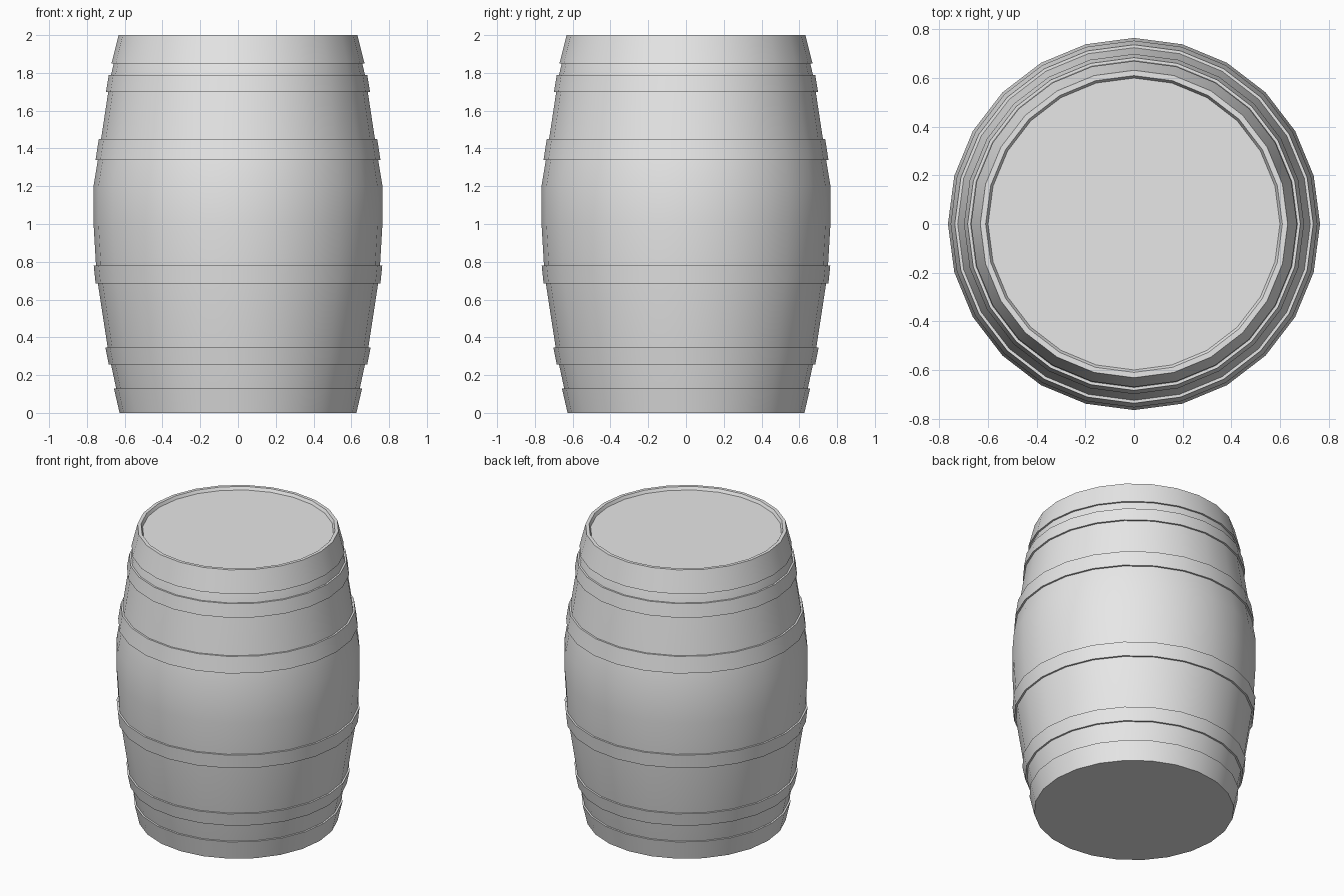
import bpy, bmesh, math
from mathutils import Matrix

cube = bpy.data.objects.get("Cube")
if cube:
    bpy.data.objects.remove(cube, do_unlink=True)

SIDES = 24
GREY = (0.8, 0.8, 0.8, 1)
mat = bpy.data.materials.new("plain grey")
mat.use_nodes = True
mat.diffuse_color = GREY
mat.node_tree.nodes["Principled BSDF"].inputs["Base Color"].default_value = GREY


def lathe(name, profile):
    """Spin a (radius, height) profile round z; radius 0 ends become caps."""
    bm = bmesh.new()
    verts = [bm.verts.new((r, 0, z)) for r, z in profile]
    edges = [bm.edges.new(pair) for pair in zip(verts, verts[1:])]
    bmesh.ops.spin(bm, geom=verts + edges, axis=(0, 0, 1), cent=(0, 0, 0),
                   steps=SIDES, angle=math.tau)
    bmesh.ops.remove_doubles(bm, verts=bm.verts, dist=0.0001)
    bmesh.ops.recalc_face_normals(bm, faces=bm.faces)
    mesh = bpy.data.meshes.new(name)
    bm.to_mesh(mesh)
    bm.free()
    obj = bpy.data.objects.new(name, mesh)
    bpy.context.collection.objects.link(obj)
    mesh.materials.append(mat)
    bpy.ops.object.select_all(action="DESELECT")
    obj.select_set(True)
    bpy.context.view_layer.objects.active = obj
    bpy.ops.object.shade_smooth_by_angle(angle=math.radians(35))
    return obj


# Bulging stave wall
wall = [(0.615, 0), (0.645, 0.13), (0.672, 0.255), (0.69, 0.345),
        (0.742, 0.685), (0.752, 0.78), (0.765, 1.0), (0.765, 1.2),
        (0.742, 1.34), (0.725, 1.45), (0.687, 1.70), (0.672, 1.79),
        (0.658, 1.85), (0.62, 2.0)]

# Body with a flat base and a lid sunk inside the rim
lathe("barrel_body", [(0, 0)] + wall + [(0.61, 2.0), (0.60, 1.98), (0, 1.98)])


# Raised hoops follow the wall between two heights
def hoop(name, low, high, thick=0.012):
    band = [p for p in wall if low <= p[1] <= high]
    outer = [(r + thick, z) for r, z in band]
    lathe(name, [band[0]] + outer + [band[-1]])


hoop("bottom_end_hoop", 0, 0.13)
hoop("bottom_quarter_hoop", 0.255, 0.345)
hoop("lower_bilge_hoop", 0.685, 0.78)
hoop("upper_bilge_hoop", 1.34, 1.45)
hoop("top_quarter_hoop", 1.70, 1.79)
hoop("top_end_hoop", 1.85, 2.0)
